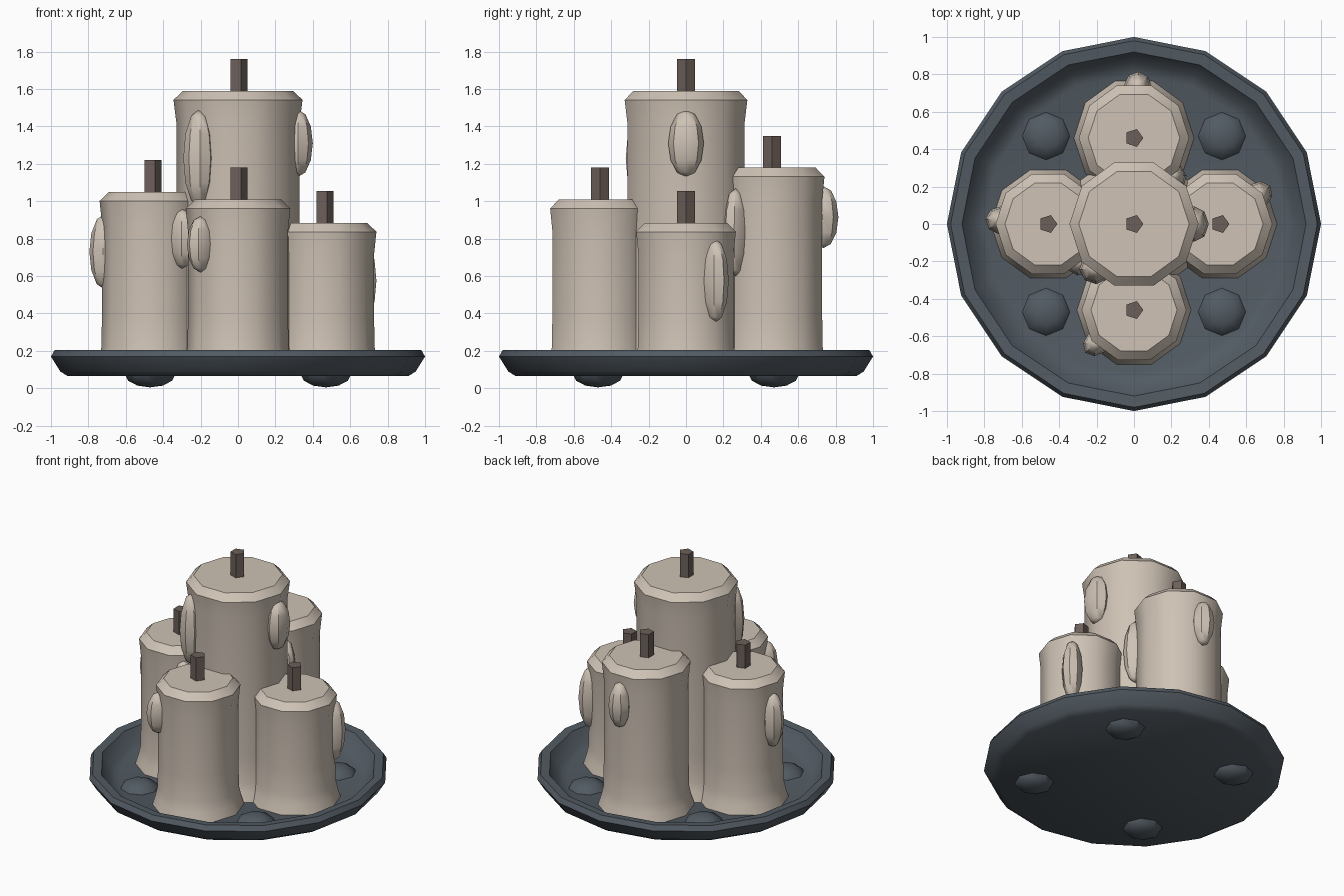
import bpy, bmesh
from math import cos, sin, pi, radians, atan2
from mathutils import Matrix

cube = bpy.data.objects.get("Cube")
if cube:
    bpy.data.objects.remove(cube, do_unlink=True)


def material(name, rgb):
    mat = bpy.data.materials.new(name)
    mat.use_nodes = True
    mat.diffuse_color = (*rgb, 1)
    mat.node_tree.nodes["Principled BSDF"].inputs["Base Color"].default_value = (*rgb, 1)
    return mat


wax = material("cream wax", (0.62, 0.54, 0.46))
slate = material("slate grey", (0.085, 0.105, 0.125))
char = material("brown wick", (0.15, 0.115, 0.10))


def finish(bm, name, mat):
    bmesh.ops.recalc_face_normals(bm, faces=bm.faces)
    mesh = bpy.data.meshes.new(name)
    bm.to_mesh(mesh)
    bm.free()
    mesh.materials.append(mat)
    obj = bpy.data.objects.new(name, mesh)
    bpy.context.collection.objects.link(obj)
    bpy.ops.object.select_all(action="DESELECT")
    obj.select_set(True)
    bpy.context.view_layer.objects.active = obj
    bpy.ops.object.shade_smooth_by_angle(angle=radians(40))
    return obj


def lathe(name, profile, sides, mat, x=0, y=0):
    """Stack rings of (radius, z) and cap both ends."""
    bm = bmesh.new()
    rings = [[bm.verts.new((x + r * cos(2 * pi * i / sides), y + r * sin(2 * pi * i / sides), z))
              for i in range(sides)] for r, z in profile]
    for a, b in zip(rings, rings[1:]):
        for i in range(sides):
            j = (i + 1) % sides
            bm.faces.new((a[i], a[j], b[j], b[i]))
    bm.faces.new(rings[0][::-1])
    bm.faces.new(rings[-1])
    return finish(bm, name, mat)


def blob(name, centre, size, mat, turn=0, rings=6):
    """Low-poly ellipsoid, turned about its vertical axis."""
    bm = bmesh.new()
    bmesh.ops.create_uvsphere(bm, u_segments=8, v_segments=rings, radius=1)
    bm.transform(Matrix.Translation(centre) @ Matrix.Rotation(turn, 4, "Z")
                 @ Matrix.Diagonal((*size, 1)))
    return finish(bm, name, mat)


# Shallow dish with a raised rim
FLOOR = 0.09
lathe("tray", [(0.91, 0.065), (0.95, 0.09), (1.0, 0.17), (0.98, 0.205),
               (0.92, 0.2), (0.86, 0.11), (0.8, FLOOR)], 16, slate)

# Feet that poke through the dish
for sx, front in ((-1, "right"), (1, "left")):
    for sy, side in ((-1, "front"), (1, "back")):
        blob(f"foot_{side}_{front}", (sx * 0.47, sy * 0.47, 0.075),
             (0.135, 0.135, 0.07), slate)

# Candles: position, radius, height, and drips (x, y, z, half width, half height)
candles = {
    "centre": (0, 0, 0.345, 1.59, [(-0.21, -0.24, 1.23, 0.085, 0.26),
                                   (0.32, 0, 1.31, 0.095, 0.18)]),
    "right": (-0.46, 0, 0.28, 1.05, [(-0.715, 0.02, 0.73, 0.075, 0.2),
                                     (-0.30, -0.2, 0.8, 0.07, 0.16)]),
    "left": (0.46, 0, 0.28, 0.885, [(0.665, 0.155, 0.575, 0.07, 0.225)]),
    "front": (0, -0.46, 0.28, 1.01, [(-0.2, -0.635, 0.77, 0.065, 0.15)]),
    "back": (0, 0.46, 0.295, 1.18, [(0.02, 0.735, 0.915, 0.075, 0.165),
                                    (0.21, 0.265, 0.835, 0.06, 0.235)]),
}
for name, (x, y, r, top, drips) in candles.items():
    body = r * 0.955
    lathe(f"{name}_candle", [(r * 1.1, FLOOR - 0.01), (r * 1.02, 0.15), (body * 1.01, 0.22),
                             (body, 0.4), (body, top - 0.17), (r, top - 0.048),
                             (r - 0.05, top)], 10, wax, x, y)
    lathe(f"{name}_wick", [(0.05, top - 0.02), (0.05, top + 0.17)], 5, char, x, y)
    for n, (dx, dy, dz, w, h) in enumerate(drips, 1):
        blob(f"{name}_drip_{n}", (dx, dy, dz), (0.08, w, h), wax, atan2(dy - y, dx - x))
